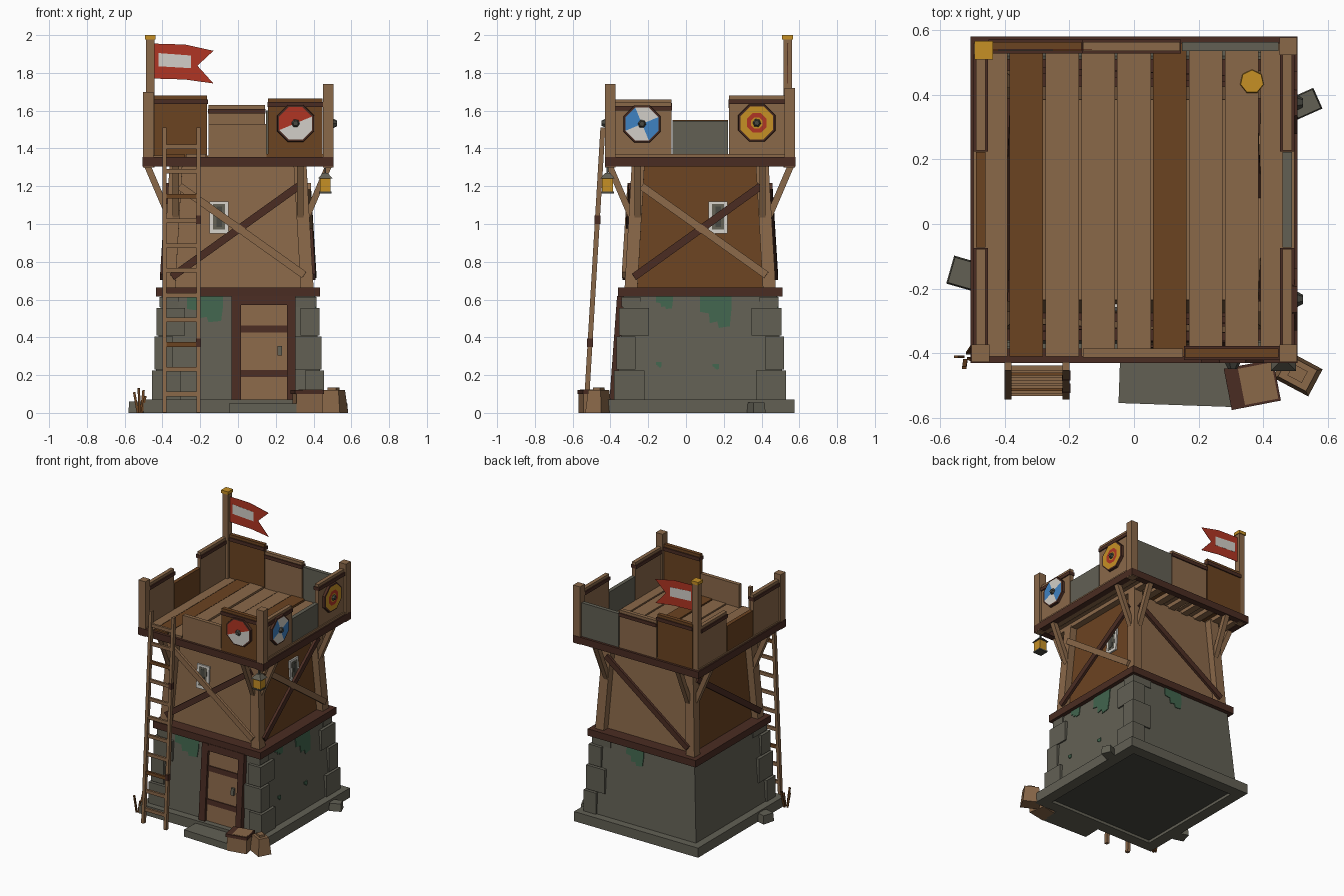
import bpy, bmesh, math
from mathutils import Matrix, Vector

if "Cube" in bpy.data.objects:
    bpy.data.objects.remove(bpy.data.objects["Cube"])

CY = 0.075  # tower axis offset in y


def material(name, hex_code):
    rgb = [int(hex_code[i:i + 2], 16) / 255 for i in (0, 2, 4)]
    col = [c / 12.92 if c < 0.04 else ((c + 0.055) / 1.055) ** 2.4 for c in rgb] + [1]
    m = bpy.data.materials.new(name)
    m.use_nodes = True
    m.diffuse_color = col
    m.node_tree.nodes["Principled BSDF"].inputs["Base Color"].default_value = col
    return m


TAN = material("tan wood", "8a6849")
BROWN = material("brown wood", "6b4321")
DARK = material("dark timber", "4a2c22")
STONE = material("stone", "626054")
MOSS = material("moss", "41644d")
WHITE = material("white paint", "d2cfc8")
RED = material("red paint", "b03523")
GOLD = material("gold", "c69025")
BLUE = material("blue paint", "3f82c2")
COAL = material("charcoal", "484841")


def side(k):
    """Frame of a tower side: 0 front, 1 +x, 2 back, 3 -x."""
    return Matrix.Translation((0, CY, 0)) @ Matrix.Rotation(k * math.pi / 2, 4, 'Z')


def finish(name, bm, mats, matrix=Matrix()):
    bmesh.ops.transform(bm, matrix=matrix, verts=bm.verts)
    bmesh.ops.recalc_face_normals(bm, faces=bm.faces)
    me = bpy.data.meshes.new(name)
    bm.to_mesh(me)
    bm.free()
    for m in mats:
        me.materials.append(m)
    ob = bpy.data.objects.new(name, me)
    bpy.context.collection.objects.link(ob)
    return ob


def block(name, size, base, mat, turn=0, taper=1, matrix=Matrix()):
    """Box standing on base, its top scaled by taper."""
    bm = bmesh.new()
    bmesh.ops.create_cube(bm, size=1)
    for v in bm.verts:
        s = taper if v.co.z > 0 else 1
        v.co = Vector((v.co.x * size[0] * s, v.co.y * size[1] * s, (v.co.z + 0.5) * size[2]))
    place = Matrix.Translation(base) @ Matrix.Rotation(math.radians(turn), 4, 'Z')
    return finish(name, bm, [mat], matrix @ place)


def span(name, k, u, o, z, mat):
    """Box on side k from ranges along the side, outward and up."""
    return block(name, (u[1] - u[0], o[1] - o[0], z[1] - z[0]),
                 ((u[0] + u[1]) / 2, -(o[0] + o[1]) / 2, z[0]), mat, matrix=side(k))


def beam(name, p, q, width, depth, mat, matrix=Matrix()):
    p, q = Vector(p), Vector(q)
    d = (q - p).normalized()
    n = Vector((0, -1, 0))
    n = (n - d * n.dot(d)).normalized()
    rot = Matrix((n.cross(d), n, d)).transposed().to_4x4()
    return block(name, (width, depth, (q - p).length), (0, 0, 0), mat,
                 matrix=matrix @ Matrix.Translation(p) @ rot)


def slab(name, k, pts, out, thick, mat):
    """Outline in (along, up) laid on side k; out(z) is the wall distance."""
    bm = bmesh.new()
    a = [bm.verts.new((u, -out(z), z)) for u, z in pts]
    b = [bm.verts.new((u, -out(z) - thick, z)) for u, z in pts]
    bm.faces.new(a)
    bm.faces.new(b[::-1])
    for i in range(len(a)):
        j = (i + 1) % len(a)
        bm.faces.new((a[i], b[i], b[j], a[j]))
    return finish(name, bm, [mat], side(k))


def rect(u0, u1, z0, z1):
    return [(u0, z0), (u1, z0), (u1, z1), (u0, z1)]


def stone_out(z):
    return 0.445 - 0.04 * (z - 0.07) / 0.55


def post_out(z):
    return 0.40 - 0.04 * (z - 0.66) / 0.64


def wall_out(z):
    return post_out(z) - 0.05


# Stone base with plinth, dark underside and corner stones
for k in range(4):
    span("plinth", k, (-0.5, 0.42), (0.42, 0.5), (0, 0.07), STONE)
block("base_underside", (0.86, 0.86, 0.02), (0, CY, 0.02), COAL)
block("stone_base", (0.89, 0.89, 0.56), (0, CY, 0.06), STONE, taper=0.405 / 0.445)
courses = [0.07, 0.23, 0.41, 0.56, 0.62]
for sx, sy in ((-1, -1), (1, -1), (1, 1)):
    for i in range(4):
        z0, z1 = courses[i], courses[i + 1]
        h = stone_out((z0 + z1) / 2) + 0.016 - 0.008 * (i == 3)
        lx, ly = (0.15, 0.10) if i % 2 == (sx > 0) else (0.10, 0.16)
        block("corner_stone", (lx, ly, z1 - z0 - 0.006),
              (sx * (h - lx / 2), CY + sy * (h - ly / 2), z0), STONE)

# Moss hanging below the belt, and two small spots
DRIP = [(0, 0), (0, .5), (.28, .55), (.31, .85), (.55, .8), (.6, 1), (.95, .95), (1, .45), (1, 0)]
for k, u, w, top, drop in ((0, -0.27, 0.19, .62, 0.14), (1, -0.235, 0.09, .62, 0.07),
                           (1, 0, 0.165, .62, 0.17), (2, -0.14, 0.14, .62, 0.13),
                           (1, -0.235, 0.03, .27, 0.03), (1, 0.065, 0.035, .26, 0.03)):
    slab("moss", k, [(u + a * w, top - b * drop) for a, b in DRIP], stone_out, 0.005, MOSS)

# Door
slab("door", 0, rect(0.015, 0.26, 0.05, 0.57), stone_out, 0.016, TAN)
for u0, u1 in ((-0.035, 0.015), (0.26, 0.305)):
    slab("door_post", 0, rect(u0, u1, 0.02, 0.62), stone_out, 0.035, DARK)
slab("door_lintel", 0, rect(0.015, 0.26, 0.57, 0.62), stone_out, 0.033, DARK)
for z in (0.19, 0.425):
    slab("door_strap", 0, rect(0.015, 0.26, z, z + 0.037), stone_out, 0.023, DARK)
slab("door_handle", 0, rect(0.208, 0.232, 0.305, 0.355), stone_out, 0.03, STONE)

# Belt and timber storey set back between its posts: brown on the two x sides
block("belt_beam", (0.87, 0.87, 0.05), (0, CY, 0.615), DARK)
storey = block("timber_storey", (0.7, 0.7, 0.66), (0, CY, 0.66), TAN, taper=0.31 / 0.35)
storey.data.materials.append(BROWN)
for f in storey.data.polygons:
    f.material_index = int(abs(f.normal.x) > 0.5)
for k in range(4):
    beam("corner_post", (0.366, -0.366, 0.66), (0.328, -0.328, 1.32), 0.068, 0.068, TAN, matrix=side(k))
    for u in (-0.33, 0.33):
        beam("bracket", (u, -0.365, 1.04), (u, -0.485, 1.32), 0.034, 0.034, TAN, matrix=side(k))


def brace(k, u0, z0, u1, z1, gap, mat):
    beam("cross_brace", (u0, -post_out(z0) - gap, z0), (u1, -post_out(z1) - gap, z1),
         0.04, 0.02, mat, matrix=side(k))


for k, u in ((0, -0.1), (1, 0.095)):
    brace(k, -0.35, 0.72, 0.32, 1.2, 0.004, DARK)
    brace(k, -0.31, 1.2, 0.35, 0.73, 0.009, TAN)
    slab("window_frame", k, rect(u - 0.05, u + 0.05, 0.95, 1.12), wall_out, 0.012, WHITE)
    slab("window_surround", k, rect(u - 0.032, u + 0.032, 0.972, 1.105), wall_out, 0.014, STONE)
    slab("window_opening", k, rect(u - 0.015, u + 0.015, 0.985, 1.092), wall_out, 0.016, COAL)
for k in (2, 3):
    brace(k, -0.33, 1.2, 0.35, 0.72, 0.006, DARK)

# Platform on joists
for k in range(4):
    span("platform_rim", k, (-0.505, 0.46), (0.46, 0.505), (1.305, 1.355), DARK)
for i in range(9):
    x = -0.444 + i * 0.111
    block("floor_plank", (0.104, 0.97, 0.03), (x, CY, 1.333 + 0.004 * (i % 3)), BROWN if i in (1, 5) else TAN)
    block("floor_joist", (0.05, 0.93, 0.03), (x, CY, 1.308), TAN)

# Parapet panels with battens
panels = [(0, -.16, .155, 1.53, TAN), (0, .155, .45, 1.665, BROWN),
          (1, -.45, -.15, 1.645, TAN), (1, -.15, .15, 1.545, STONE), (1, .15, .45, 1.68, TAN),
          (2, -.45, -.145, 1.6, STONE), (2, -.145, .16, 1.63, TAN), (2, .16, .45, 1.68, BROWN),
          (3, -.45, -.15, 1.66, TAN), (3, -.15, .15, 1.55, BROWN), (3, .15, .45, 1.66, TAN)]
for k, u0, u1, top, mat in panels:
    span("parapet_panel", k, (u0 + 0.003, u1 - 0.003), (0.46, 0.488), (1.35, top), mat)
    if top > 1.61:
        span("parapet_batten", k, (u0, u1), (0.452, 0.496), (top - 0.045, top - 0.02), DARK)
for x, y, top in ((-0.475, -0.4, 1.7), (0.477, -0.4, 1.74), (0.477, 0.55, 1.72)):
    block("parapet_post", (0.055, 0.055, top - 1.3), (x, y, 1.3), TAN)

# Thin flag on its pole
block("flag_pole", (0.045, 0.045, 0.68), (-0.465, 0.538, 1.3), TAN)
block("pole_cap", (0.057, 0.057, 0.022), (-0.465, 0.538, 1.978), GOLD)
cloth = [(-.445, 1.955), (-.28, 1.95), (-.13, 1.917), (-.215, 1.838), (-.13, 1.744), (-.28, 1.765), (-.445, 1.77)]
slab("flag", 0, cloth, lambda z: -0.465, 0.002, RED)
stripe = [(-.42, 1.905), (-.25, 1.892), (-.25, 1.825), (-.42, 1.835)]
slab("flag_stripe", 0, stripe, lambda z: -0.466, 0.004, WHITE)


# Shields
def shield(k, u, z, mats, rule):
    place = side(k) @ Matrix.Translation((u, -0.485, z)) @ Matrix.Rotation(math.pi / 2, 4, 'X')
    for name, mat, r0, r1, low, high, n in (("shield_rim", DARK, .107, .104, 0, .02, 8),
                                            ("shield_boss", COAL, .024, .014, .02, .038, 6)):
        bm = bmesh.new()
        bmesh.ops.create_cone(bm, segments=n, radius1=r0, radius2=r1, depth=high - low, cap_ends=True)
        turn = Matrix.Translation((0, 0, (low + high) / 2)) @ Matrix.Rotation(math.pi / 8, 4, 'Z')
        finish(name, bm, [mat], place @ turn)
    bm = bmesh.new()
    rings = [[bm.verts.new((r * math.cos(a), r * math.sin(a), 0.023))
              for a in [math.pi * (i + 0.5) / 4 for i in range(8)]] for r in (.094, .056, .032, .01)]
    for j in range(3):
        for i in range(8):
            n = (i + 1) % 8
            f = bm.faces.new((rings[j][i], rings[j][n], rings[j + 1][n], rings[j + 1][i]))
            f.material_index = rule(i, j)
    finish("shield_face", bm, mats, place)


shield(0, 0.305, 1.533, [WHITE, RED], lambda i, j: int(i < 4))
shield(1, -0.308, 1.53, [WHITE, BLUE], lambda i, j: (i // 2) % 2)
shield(1, 0.3, 1.535, [GOLD, RED], lambda i, j: int(j == 1))

# Ladder
for x in (-0.39, -0.21):
    beam("ladder_rail", (x, -0.53, 0), (x, -0.44, 1.51), 0.022, 0.026, TAN)
for i in range(11):
    z = 0.1 + i * 0.131
    y = -0.53 + 0.06 * z
    beam("ladder_rung", (-0.4, y, z), (-0.2, y, z), 0.024, 0.016, BROWN if i in (2, 8) else TAN)
for z in (0.37, 1.02):
    block("ladder_lashing", (0.026, 0.03, 0.045), (-0.21, -0.53 + 0.06 * z, z - 0.02), DARK)

# Hanging lantern
LX, LY = 0.462, -0.415
block("lantern_hook", (0.01, 0.01, 0.05), (LX, LY, 1.265), COAL)
block("lantern_roof", (0.078, 0.078, 0.03), (LX, LY, 1.24), STONE, taper=0.35)
block("lantern_glass", (0.058, 0.058, 0.07), (LX, LY, 1.17), GOLD)
block("lantern_base", (0.066, 0.066, 0.01), (LX, LY, 1.162), COAL)

# Doorstep, crate, sack and loose stones
block("doorstep", (0.36, 0.17, 0.05), (0.135, -0.475, 0), STONE, turn=-2)
block("crate", (0.14, 0.122, 0.105), (0.368, -0.497, 0), TAN, turn=11)
block("crate_rim", (0.155, 0.13, 0.022), (0.366, -0.497, 0.1), DARK, turn=11)
block("crate_lid", (0.105, 0.114, 0.008), (0.384, -0.494, 0.116), TAN, turn=11)
block("sack", (0.125, 0.095, 0.12), (0.506, -0.462, 0), TAN, turn=-28, taper=0.78)
block("sack_top", (0.05, 0.04, 0.015), (0.506, -0.462, 0.12), TAN, turn=-28)
block("loose_stone", (0.085, 0.07, 0.055), (0.53, 0.372, 0), STONE, turn=24, taper=0.9)
block("loose_stone", (0.08, 0.09, 0.06), (-0.53, -0.152, 0), STONE, turn=-16, taper=0.9)

# Straw pile on the floor and dry grass at the corner
bm = bmesh.new()
bmesh.ops.create_cone(bm, segments=7, radius1=0.038, radius2=0.036, depth=0.014, cap_ends=True)
finish("straw_pile", bm, [GOLD], Matrix.Translation((0.365, 0.44, 1.374)))
for dx, dy, h in ((-0.03, 0, 0.11), (-0.005, -0.035, 0.13), (0.02, 0.03, 0.12), (0.03, -0.015, 0.09)):
    beam("grass_blade", (-0.52 + dx / 3, -0.41 + dy / 3, 0), (-0.52 + dx, -0.41 + dy, h), 0.013, 0.008, BROWN)
